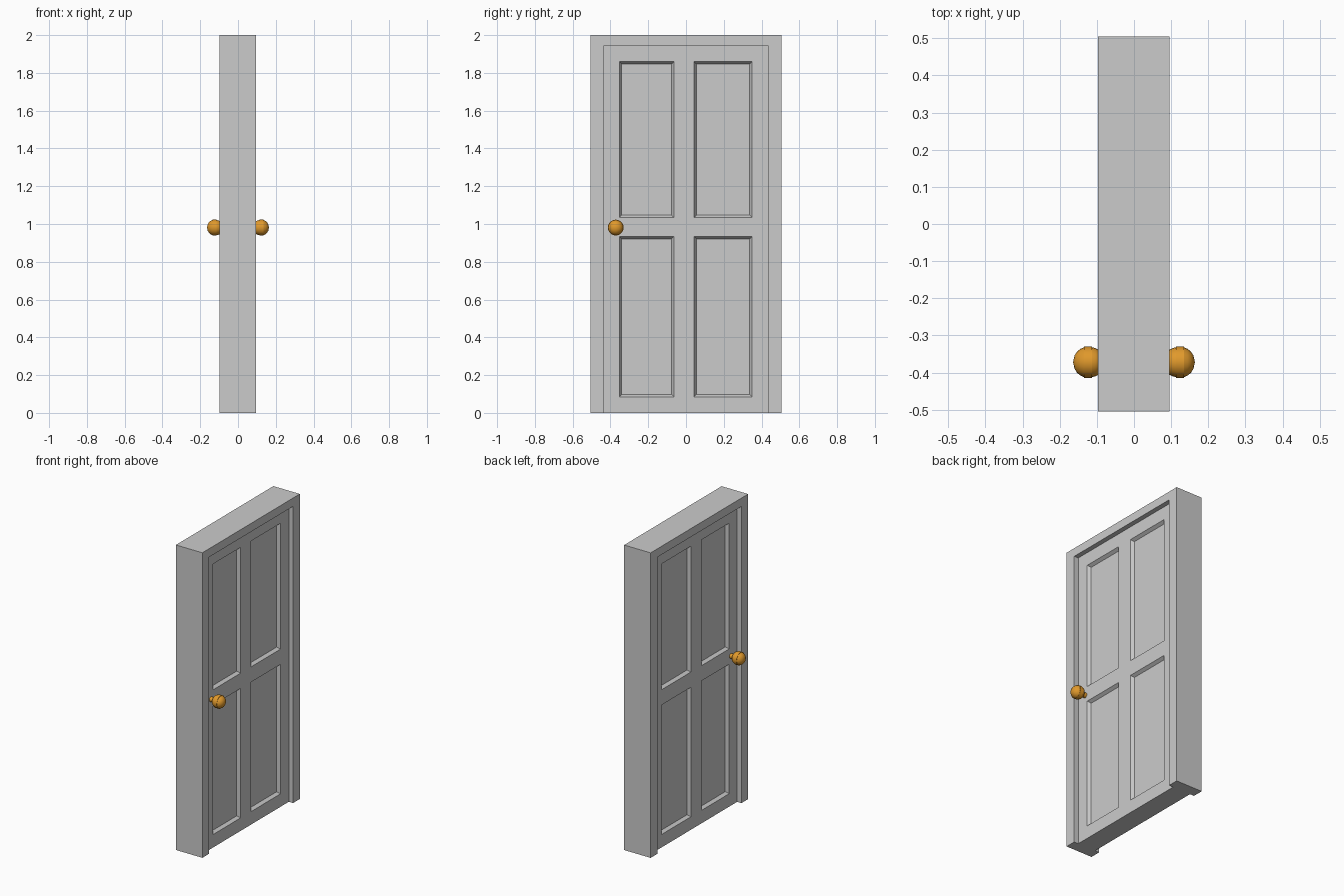
import bpy, bmesh, math
from mathutils import Matrix

if "Cube" in bpy.data.objects:
    bpy.data.objects.remove(bpy.data.objects["Cube"])


def material(name, rgb):
    m = bpy.data.materials.new(name)
    m.diffuse_color = (*rgb, 1)
    m.use_nodes = True
    m.node_tree.nodes["Principled BSDF"].inputs["Base Color"].default_value = m.diffuse_color
    return m


GREY = material("grey_paint", (0.6, 0.6, 0.6))
BRASS = material("brass", (0.75, 0.32, 0.025))


def finish(bm, name, mat):
    bmesh.ops.recalc_face_normals(bm, faces=bm.faces)
    me = bpy.data.meshes.new(name)
    bm.to_mesh(me)
    bm.free()
    ob = bpy.data.objects.new(name, me)
    bpy.context.collection.objects.link(ob)
    me.materials.append(mat)
    return ob


X0, X1 = -0.097, 0.095          # frame depth
W, H = 0.505, 2.0               # frame half width, height
OW, OH = 0.435, 1.945           # opening half width, height
RECESS = 0.031                  # door face set back from frame

# Frame: U-shaped outline extruded through the wall depth
bm = bmesh.new()
outline = [(-W, 0), (-OW, 0), (-OW, OH), (OW, OH), (OW, 0), (W, 0), (W, H), (-W, H)]
face = bm.faces.new([bm.verts.new((X0, y, z)) for y, z in outline])
ext = bmesh.ops.extrude_face_region(bm, geom=[face])
bmesh.ops.translate(bm, vec=(X1 - X0, 0, 0),
                    verts=[v for v in ext["geom"] if isinstance(v, bmesh.types.BMVert)])
finish(bm, "door_frame", GREY)

# Door leaf: two gridded faces joined at the rim, panels inset on both sides
ys = [-OW, -0.353, -0.064, 0.043, 0.350, OW]
zs = [0, 0.085, 0.934, 1.034, 1.859, OH]
bm = bmesh.new()
grids, panels = [], []
for x in (X0 + RECESS, X1 - RECESS):
    g = [[bm.verts.new((x, y, z)) for z in zs] for y in ys]
    grids.append(g)
    for i in range(5):
        for j in range(5):
            f = bm.faces.new((g[i][j], g[i + 1][j], g[i + 1][j + 1], g[i][j + 1]))
            if i in (1, 3) and j in (1, 3):
                panels.append(f)
a, b = grids
for k in range(5):
    for e in (0, 5):
        bm.faces.new((a[k][e], a[k + 1][e], b[k + 1][e], b[k][e]))
        bm.faces.new((a[e][k], a[e][k + 1], b[e][k + 1], b[e][k]))
bmesh.ops.recalc_face_normals(bm, faces=bm.faces)
bmesh.ops.inset_individual(bm, faces=panels, thickness=0.018, depth=-0.02)
finish(bm, "door_leaf", GREY)

# Knobs: lathed profile (distance out, radius), one on each side
PROFILE = [(0.060, 0.017), (0.086, 0.015), (0.090, 0.026), (0.096, 0.034),
           (0.104, 0.038), (0.113, 0.040), (0.113, 0.042), (0.135, 0.042),
           (0.135, 0.040), (0.144, 0.036), (0.153, 0.029), (0.160, 0.018), (0.164, 0.0)]
for side, name in ((1, "right_knob"), (-1, "left_knob")):
    bm = bmesh.new()
    vs = [bm.verts.new((side * x, r, 0)) for x, r in PROFILE]
    es = [bm.edges.new(p) for p in zip(vs, vs[1:])]
    bmesh.ops.spin(bm, geom=vs + es, cent=(0, 0, 0), axis=(1, 0, 0),
                   angle=2 * math.pi, steps=20)
    bmesh.ops.remove_doubles(bm, verts=bm.verts, dist=0.0002)
    bmesh.ops.transform(bm, matrix=Matrix.Translation((0, -0.372, 0.981)), verts=bm.verts)
    ob = finish(bm, name, BRASS)
    bpy.ops.object.select_all(action='DESELECT')
    ob.select_set(True)
    bpy.context.view_layer.objects.active = ob
    bpy.ops.object.shade_smooth_by_angle(angle=math.radians(35))
